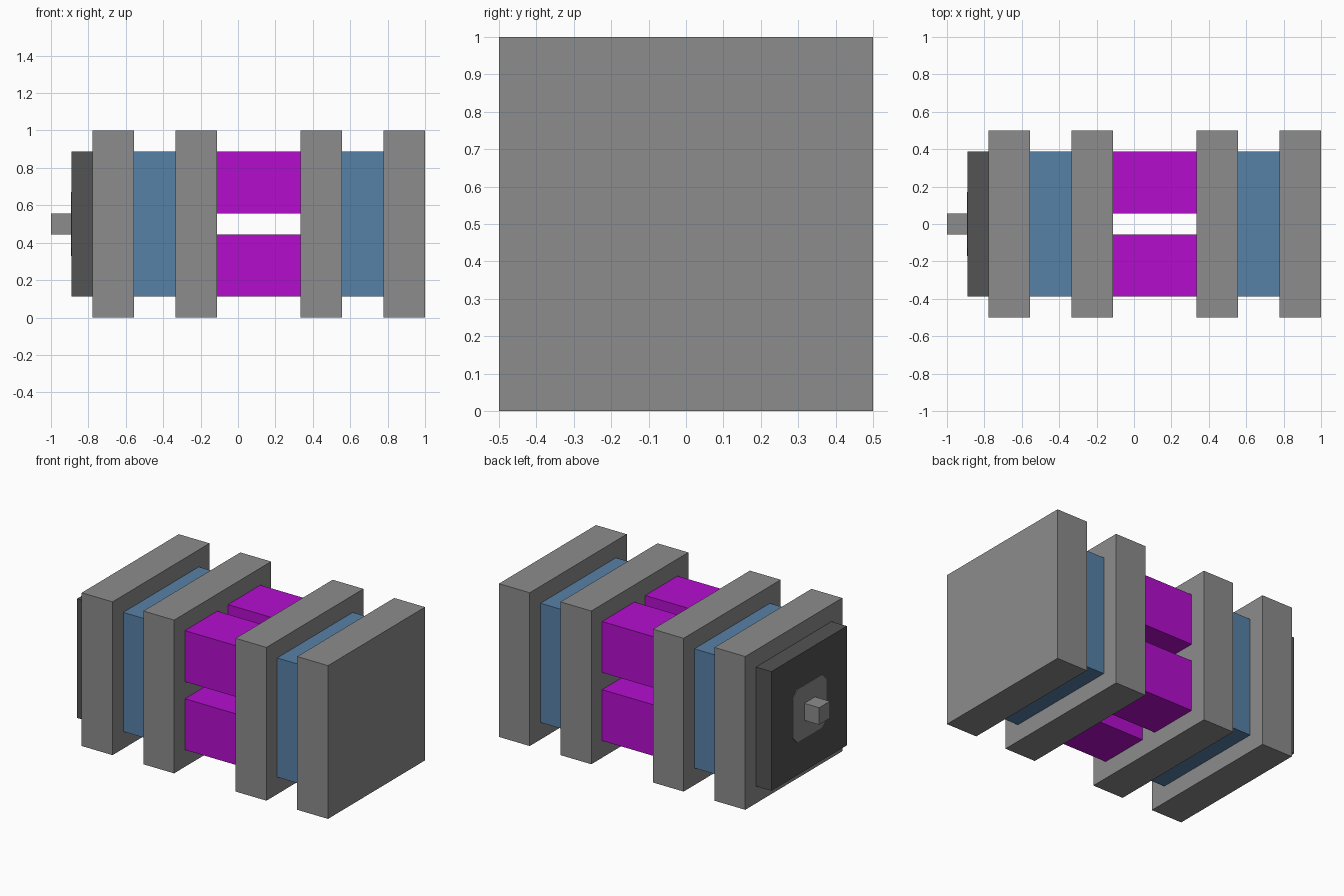
import bpy, bmesh

if "Cube" in bpy.data.objects:
    bpy.data.objects.remove(bpy.data.objects["Cube"])

U = 1 / 9  # the model sits on a grid of 1/9 units


def material(name, rgb):
    m = bpy.data.materials.new(name)
    lin = [((c / 255 + 0.055) / 1.055) ** 2.4 if c > 10 else c / 255 / 12.92 for c in rgb]
    m.diffuse_color = (*lin, 1)
    m.use_nodes = True
    m.node_tree.nodes["Principled BSDF"].inputs["Base Color"].default_value = m.diffuse_color
    return m


GREY = material("mid grey", (140, 140, 140))
DARK = material("dark grey", (83, 83, 84))
BLUE = material("steel blue", (87, 129, 167))
MAGENTA = material("magenta", (181, 13, 206))


def finish(name, bm, mat):
    bmesh.ops.recalc_face_normals(bm, faces=bm.faces)
    mesh = bpy.data.meshes.new(name)
    bm.to_mesh(mesh)
    bm.free()
    mesh.materials.append(mat)
    obj = bpy.data.objects.new(name, mesh)
    bpy.context.collection.objects.link(obj)
    return obj


def block(name, x0, x1, size, mat, y=0, z=0):
    """Square block from x0 to x1 in grid units, y and z measured from the axis."""
    bm = bmesh.new()
    bmesh.ops.create_cube(bm, size=1)
    for v in bm.verts:
        v.co = ((x0 if v.co.x < 0 else x1) * U,
                (y + v.co.y * size) * U,
                (4.5 + z + v.co.z * size) * U)
    return finish(name, bm, mat)


# large square plates
for i, x in enumerate((-7, -3, 3, 7)):
    block(f"plate_{i + 1}", x, x + 2, 9, GREY)

# blue spacers between the outer plate pairs
for i, x in enumerate((-5, 5)):
    block(f"spacer_{i + 1}", x, x + 2, 7, BLUE)

# four core bars in the middle gap
for y in (-2, 2):
    for z in (-2, 2):
        side = "front" if y < 0 else "back"
        level = "lower" if z < 0 else "upper"
        block(f"core_{side}_{level}", -1, 3, 3, MAGENTA, y, z)

# dark end cap and the square shaft
block("end_cap", -8, -7, 7, DARK)
block("shaft", -9, -8, 1, GREY)

# thin collar with cut corners around the shaft
h, c = 1.55, 1.15
outline = [(h, c), (c, h), (-c, h), (-h, c), (-h, -c), (-c, -h), (c, -h), (h, -c)]
bm = bmesh.new()
face = bm.faces.new([bm.verts.new((-8 * U, y * U, (4.5 + z) * U)) for y, z in outline])
ext = bmesh.ops.extrude_face_region(bm, geom=[face])
for v in ext["geom"]:
    if isinstance(v, bmesh.types.BMVert):
        v.co.x -= 0.004
finish("shaft_collar", bm, GREY)
